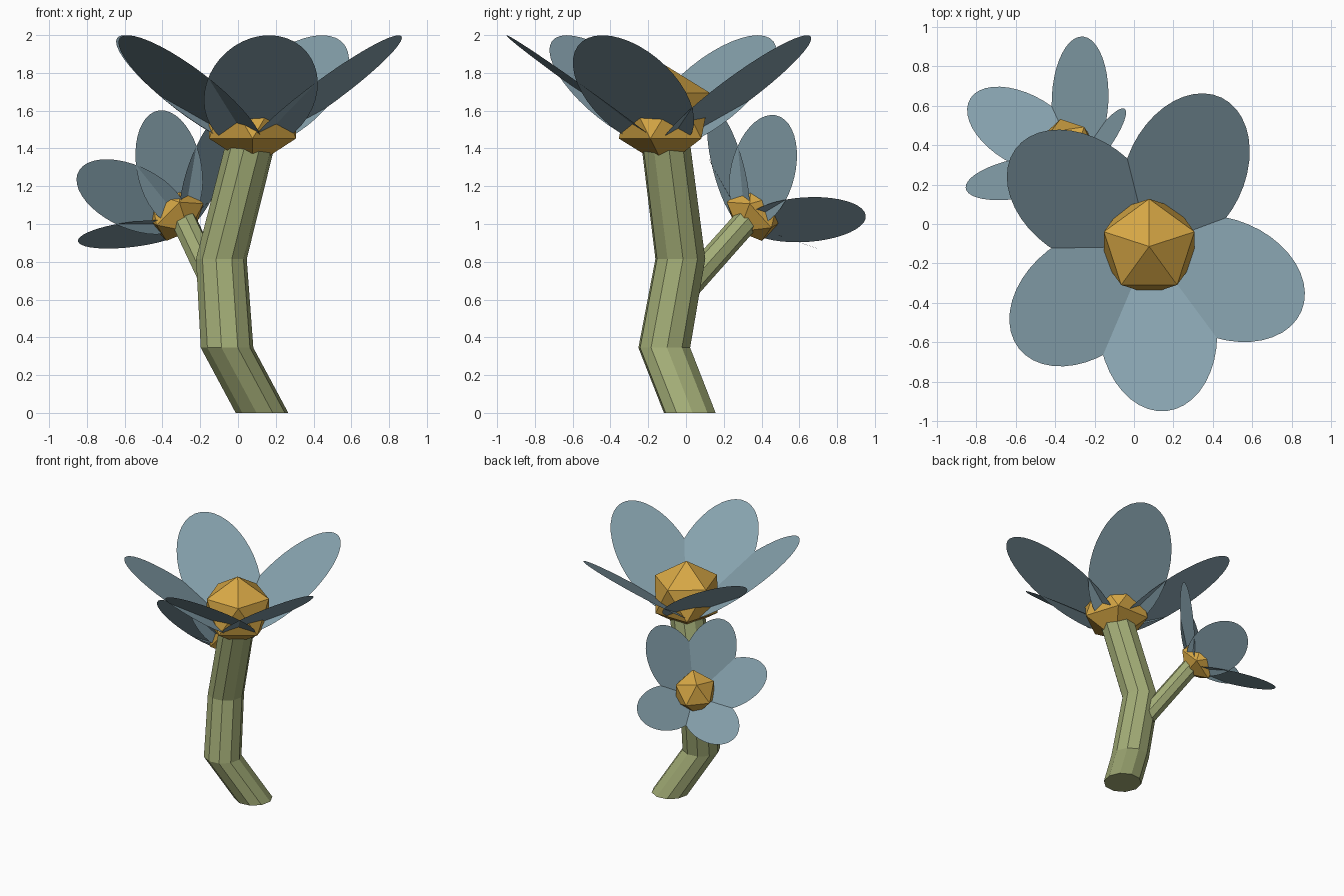
import bpy, bmesh
from math import cos, sin, pi, radians
from mathutils import Vector, Matrix

if "Cube" in bpy.data.objects:
    bpy.data.objects.remove(bpy.data.objects["Cube"])


def material(name, rgb):
    m = bpy.data.materials.new(name)
    m.diffuse_color = (*rgb, 1)
    m.use_nodes = True
    m.node_tree.nodes["Principled BSDF"].inputs["Base Color"].default_value = m.diffuse_color
    return m


GREEN = material("stem green", (0.36, 0.41, 0.18))
GOLD = material("centre gold", (0.68, 0.39, 0.06))
BLUE = material("petal grey blue", (0.24, 0.36, 0.42))


def finish(bm, name, mat):
    bmesh.ops.recalc_face_normals(bm, faces=bm.faces)
    me = bpy.data.meshes.new(name)
    bm.to_mesh(me)
    bm.free()
    me.materials.append(mat)
    ob = bpy.data.objects.new(name, me)
    bpy.context.collection.objects.link(ob)
    return ob


# Faceted stalk: rings (level, or square to the given axis) joined along a path
def stalk(name, path, sides=10, phase=6, axis=(0, 0, 1)):
    turn = Vector((0, 0, 1)).rotation_difference(Vector(axis))
    angs = [radians(phase) + 2 * pi * i / sides for i in range(sides)]
    bm = bmesh.new()
    rings = []
    for x, y, z, r in path:
        rings.append([bm.verts.new(Vector((x, y, z)) + turn @ Vector((r * cos(a), r * sin(a), 0)))
                      for a in angs])
    for lo, hi in zip(rings, rings[1:]):
        for i in range(sides):
            j = (i + 1) % sides
            bm.faces.new((lo[i], lo[j], hi[j], hi[i]))
    bm.faces.new(rings[0][::-1])
    bm.faces.new(rings[-1])
    finish(bm, name, GREEN)


# Flower: faceted ball with five flat oval petals rising from its base
def flower(name, origin, axis, size, twist=0):
    turn = Vector((0, 0, 1)).rotation_difference(Vector(axis)).to_matrix().to_4x4()
    frame = (Matrix.Translation(origin) @ turn @ Matrix.Rotation(radians(twist), 4, 'Z')
             @ Matrix.Scale(size, 4))
    bm = bmesh.new()
    bmesh.ops.create_icosphere(bm, subdivisions=1, radius=0.27,
                               matrix=frame @ Matrix.Translation((0, 0, 0.113))
                               @ Matrix.Rotation(radians(90), 4, 'Z'))
    finish(bm, name + "_centre", GOLD)
    for n, ang in enumerate((64, 144, 218, 276, 337)):
        bm = bmesh.new()
        place = (frame @ Matrix.Translation((0, 0, -0.06))
                 @ Matrix.Rotation(radians(ang), 4, 'Z')
                 @ Matrix.Rotation(radians(-35.5), 4, 'Y')
                 @ Matrix.Translation((0.516, 0, 0))
                 @ Matrix.Diagonal((0.516, 0.3, 1, 1)))
        bmesh.ops.create_circle(bm, cap_ends=True, segments=40, radius=1, matrix=place)
        finish(bm, f"{name}_petal_{n + 1}", BLUE)


# Main stem and side branch
stalk("main_stem", [(0.127, 0.02, 0, 0.14), (-0.058, -0.115, 0.345, 0.14),
                    (-0.088, -0.03, 0.815, 0.135), (0.075, -0.112, 1.46, 0.132)])
stalk("side_branch", [(-0.065, -0.097, 0.55, 0.07), (-0.29, 0.327, 1.025, 0.068)],
      sides=8, axis=(-0.33, 0.63, 0.7))

# Large top flower and small side flower
flower("top_flower", (0.077, -0.114, 1.46), (0, 0, 1), 1.0)
flower("side_flower", (-0.308, 0.335, 1.025), (-0.489, 0.561, 0.672), 0.62, 8.8)
